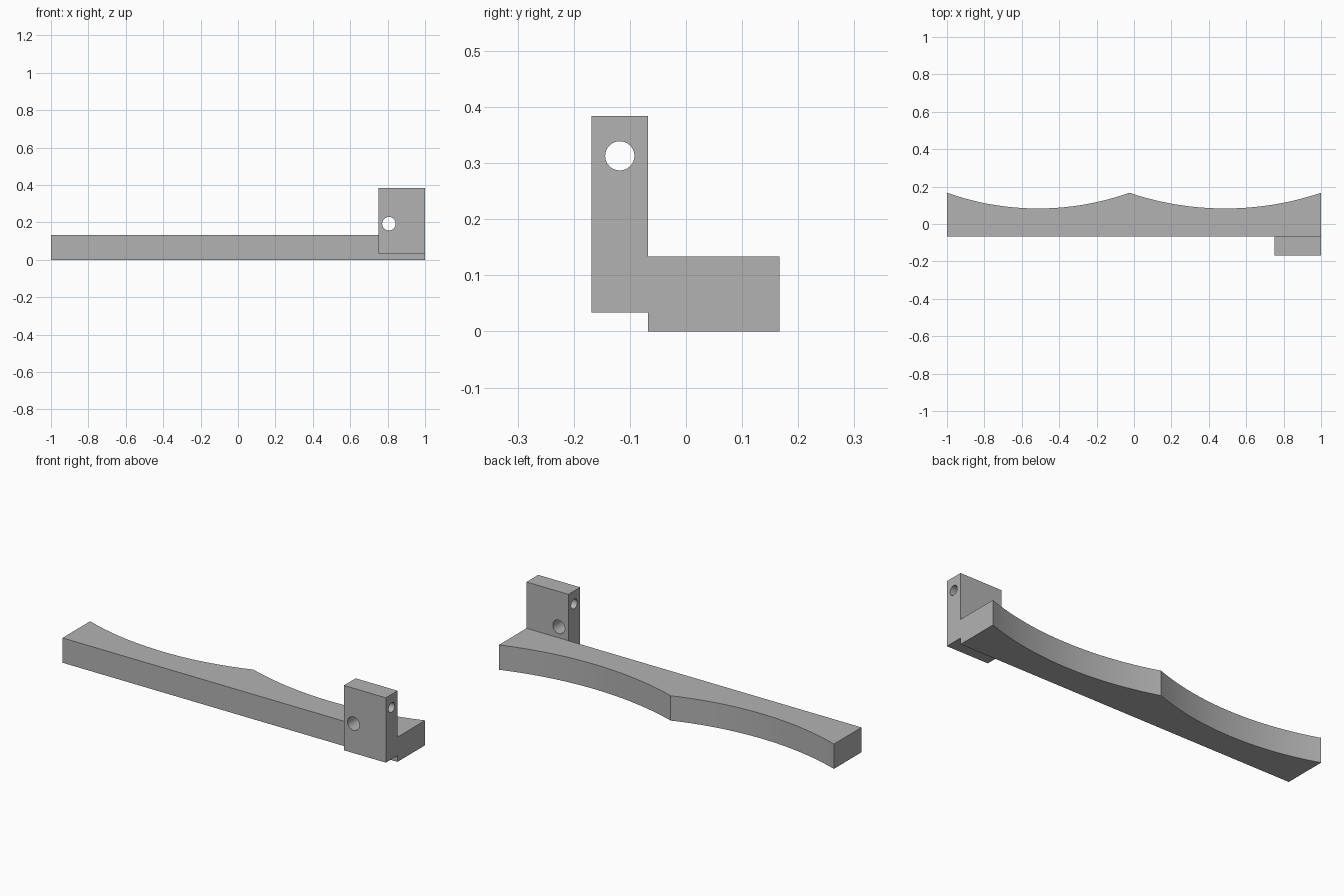
import bpy
import bmesh
import math
from mathutils import Vector

cube = bpy.data.objects.get("Cube")
if cube:
    bpy.data.objects.remove(cube, do_unlink=True)

grey = bpy.data.materials.new("plain grey")
grey.use_nodes = True
colour = (0.45, 0.45, 0.45, 1)
grey.diffuse_color = colour
grey.node_tree.nodes["Principled BSDF"].inputs["Base Color"].default_value = colour

FRONT, BACK = -0.068, 0.167
CUSP, SAG = -0.025, 0.084


def extrude_profile(name, points, z0, z1):
    """Extrude an xy outline from z0 to z1."""
    bm = bmesh.new()
    face = bm.faces.new([bm.verts.new((x, y, z0)) for x, y in points])
    top = bmesh.ops.extrude_face_region(bm, geom=[face])["geom"]
    verts = [v for v in top if isinstance(v, bmesh.types.BMVert)]
    bmesh.ops.translate(bm, verts=verts, vec=(0, 0, z1 - z0))
    bmesh.ops.recalc_face_normals(bm, faces=bm.faces)
    mesh = bpy.data.meshes.new(name)
    bm.to_mesh(mesh)
    bm.free()
    mesh.materials.append(grey)
    obj = bpy.data.objects.new(name, mesh)
    bpy.context.collection.objects.link(obj)
    return obj


def scallop(x0, x1, steps=32):
    """Shallow circular arc dipping forward between two back points."""
    half = (x1 - x0) / 2
    radius = (half * half + SAG * SAG) / (2 * SAG)
    sweep = math.asin(half / radius)
    angles = [sweep * (2 * i / steps - 1) for i in range(steps + 1)]
    return [(x0 + half + radius * math.sin(a),
             BACK - SAG + radius * (1 - math.cos(a))) for a in angles]


def activate(obj):
    bpy.ops.object.select_all(action="DESELECT")
    obj.select_set(True)
    bpy.context.view_layer.objects.active = obj


def drill(obj, centre, axis, radius):
    """Cut a round hole right through a part."""
    bpy.ops.mesh.primitive_cylinder_add(vertices=48, radius=radius, depth=1, location=centre)
    cutter = bpy.context.object
    cutter.name = "hole_cutter"
    cutter.hide_render = True
    cutter.rotation_euler = Vector(axis).to_track_quat("Z", "Y").to_euler()
    cutter.data.materials.append(grey)
    mod = obj.modifiers.new("hole", "BOOLEAN")
    mod.operation = "DIFFERENCE"
    mod.solver = "EXACT"
    mod.object = cutter
    activate(obj)
    bpy.ops.object.modifier_apply(modifier=mod.name)
    bpy.data.objects.remove(cutter, do_unlink=True)


# Long bar with two scallops along its back
back_edge = scallop(-1, CUSP) + scallop(CUSP, 1)[1:]
bar = extrude_profile("scalloped_bar", [(1, FRONT), (-1, FRONT)] + back_edge, 0, 0.134)

# Upright plate on the front of the left end, with two crossing bores
plate = extrude_profile("mounting_plate",
                        [(0.75, -0.168), (1, -0.168), (1, FRONT), (0.75, FRONT)],
                        0.034, 0.384)
drill(plate, (0.807, -0.118, 0.193), (0, 1, 0), 0.036)
drill(plate, (0.875, -0.118, 0.313), (1, 0, 0), 0.026)

for part in (bar, plate):
    activate(part)
    bpy.ops.object.shade_smooth_by_angle(angle=math.radians(30))
